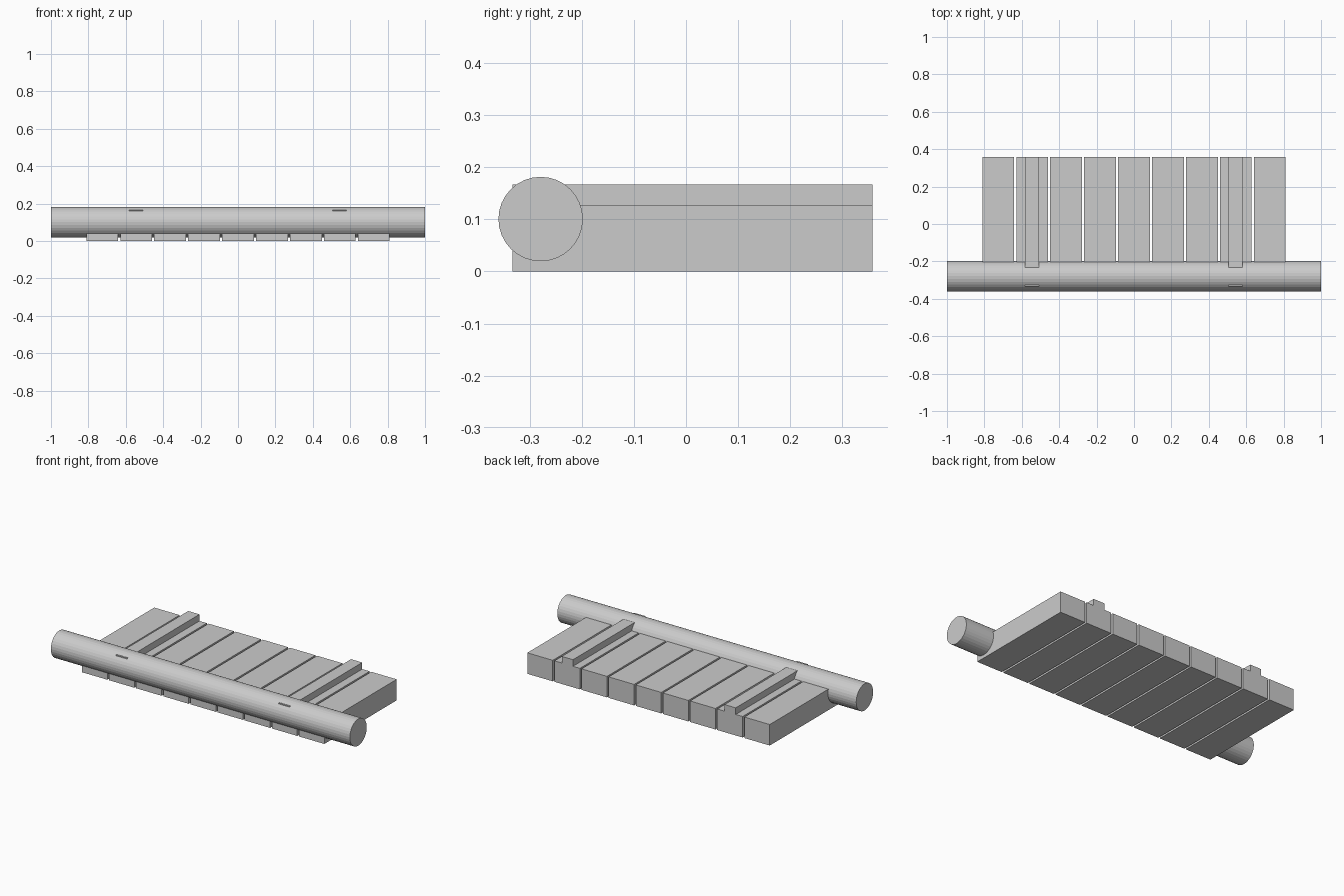
import bpy, bmesh, math

if "Cube" in bpy.data.objects:
    bpy.data.objects.remove(bpy.data.objects["Cube"])

grey = bpy.data.materials.new("plain grey")
grey.diffuse_color = (0.6, 0.6, 0.6, 1)
grey.use_nodes = True
grey.node_tree.nodes["Principled BSDF"].inputs["Base Color"].default_value = grey.diffuse_color

FRONT, BACK = -0.333, 0.358      # depth range of the planks
PLANK_H, RAIL_H = 0.127, 0.167   # deck height and rail top
PLANK_W, PITCH = 0.170, 0.1815


def finish(bm, name):
    bmesh.ops.recalc_face_normals(bm, faces=bm.faces)
    mesh = bpy.data.meshes.new(name)
    bm.to_mesh(mesh)
    bm.free()
    mesh.materials.append(grey)
    obj = bpy.data.objects.new(name, mesh)
    bpy.context.collection.objects.link(obj)
    return obj


def extrude_profile(name, points):
    """Extrude an x/z outline from the front to the back."""
    bm = bmesh.new()
    face = bm.faces.new([bm.verts.new((x, FRONT, z)) for x, z in points])
    out = bmesh.ops.extrude_face_region(bm, geom=[face])
    moved = [v for v in out["geom"] if isinstance(v, bmesh.types.BMVert)]
    bmesh.ops.translate(bm, verts=moved, vec=(0, BACK - FRONT, 0))
    return finish(bm, name)


# Nine planks; the second from each end carries a raised rail
for i in range(9):
    cx = (i - 4) * PITCH
    a, b = cx - PLANK_W / 2, cx + PLANK_W / 2
    if i in (1, 7):
        r0, r1 = cx - 0.039, cx + 0.036
        extrude_profile("railed_plank", [
            (a, 0), (b, 0), (b, PLANK_H), (r1, PLANK_H), (r1, RAIL_H),
            (r0, RAIL_H), (r0, PLANK_H), (a, PLANK_H)])
    else:
        extrude_profile("plank", [(a, 0), (b, 0), (b, PLANK_H), (a, PLANK_H)])

# Long round log across the front
bpy.ops.mesh.primitive_cylinder_add(
    vertices=32, radius=0.081, depth=2, location=(0, -0.279, 0.1005),
    rotation=(0, math.pi / 2, 0))
log = bpy.context.object
log.name = "front_log"
log.data.materials.append(grey)
